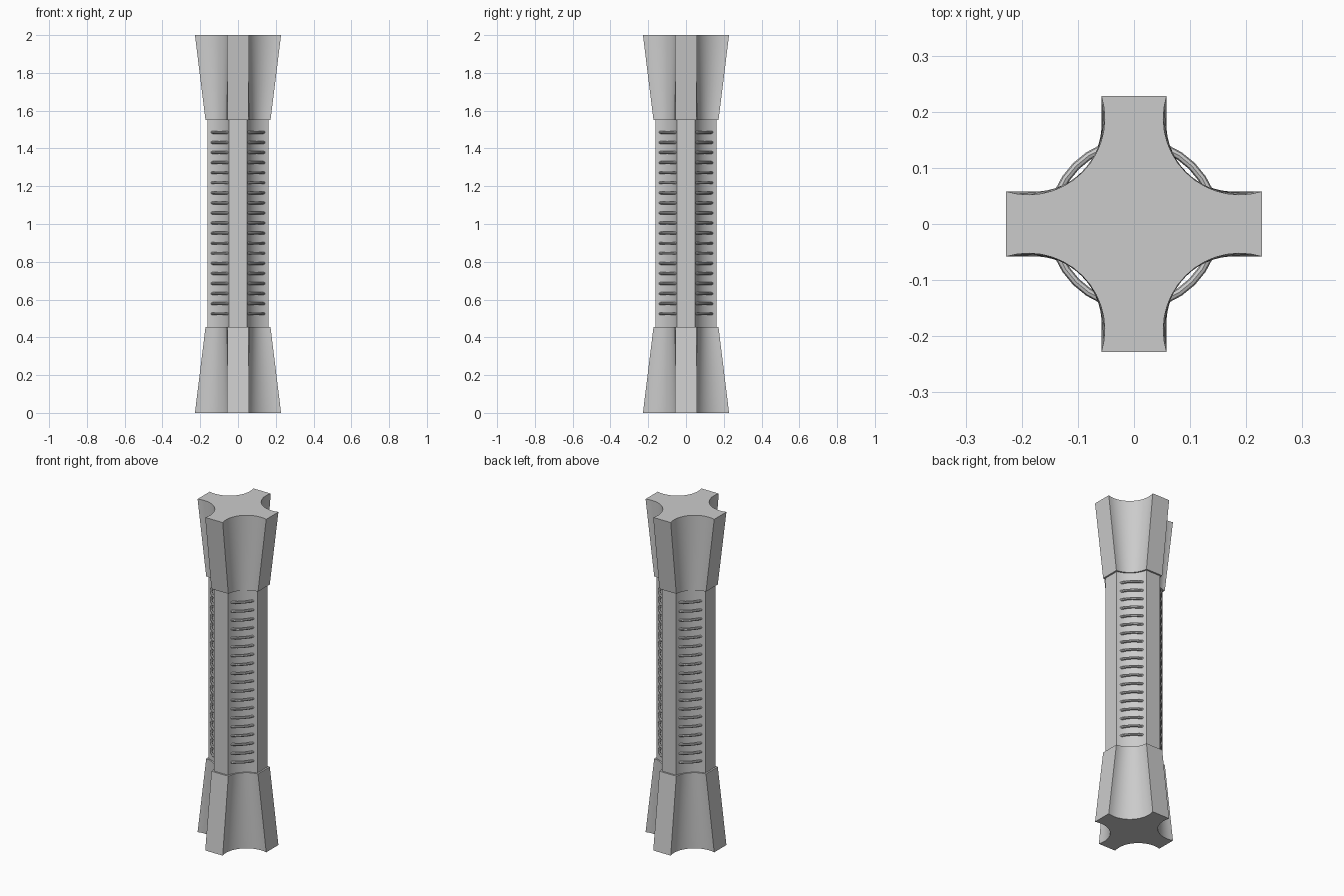
import bpy, bmesh, math

cube = bpy.data.objects.get("Cube")
if cube:
    bpy.data.objects.remove(cube, do_unlink=True)

grey = bpy.data.materials.new("plain_grey")
grey.use_nodes = True
colour = (0.6, 0.6, 0.6, 1)
grey.diffuse_color = colour
grey.node_tree.nodes["Principled BSDF"].inputs["Base Color"].default_value = colour

BAY_STEPS = 14


def cross_profile(tip, half, inner):
    """Four-armed outline; each bay is an arc whose middle lies at (inner, inner)."""
    c = (tip**2 + half**2 - 2 * inner**2) / (2 * (tip + half) - 4 * inner)
    radius = math.sqrt(2) * (c - inner)
    start = math.atan2(half - c, tip - c) % math.tau
    end = math.atan2(tip - c, half - c) % math.tau
    bay = []
    for i in range(BAY_STEPS + 1):
        a = start + (end - start) * i / BAY_STEPS
        bay.append((c + radius * math.cos(a), c + radius * math.sin(a)))
    points = []
    for _ in range(4):
        points += bay
        bay = [(-y, x) for x, y in bay]
    return points


def finish(obj):
    obj.data.materials.append(grey)
    bpy.ops.object.select_all(action='DESELECT')
    obj.select_set(True)
    bpy.context.view_layer.objects.active = obj
    bpy.ops.object.shade_smooth_by_angle(angle=math.radians(35))


def loft(name, low, z_low, high, z_high):
    bm = bmesh.new()
    a = [bm.verts.new((x, y, z_low)) for x, y in low]
    b = [bm.verts.new((x, y, z_high)) for x, y in high]
    bm.faces.new(a)
    bm.faces.new(b)
    for i in range(len(a)):
        j = (i + 1) % len(a)
        bm.faces.new((a[i], a[j], b[j], b[i]))
    bmesh.ops.recalc_face_normals(bm, faces=bm.faces)
    mesh = bpy.data.meshes.new(name)
    bm.to_mesh(mesh)
    bm.free()
    obj = bpy.data.objects.new(name, mesh)
    bpy.context.collection.objects.link(obj)
    finish(obj)


# Straight shaft and the two flared ends
shaft = cross_profile(0.162, 0.047, 0.088)
neck = cross_profile(0.172, 0.056, 0.093)
flare = cross_profile(0.228, 0.058, 0.092)
loft("shaft", shaft, 0.45, shaft, 1.55)
loft("lower_flare", flare, 0, neck, 0.455)
loft("upper_flare", neck, 1.55, flare, 2)

# Stack of rings bridging the bays
RINGS = 19
for i in range(RINGS):
    z = 0.525 + i * 0.96 / (RINGS - 1)
    bpy.ops.mesh.primitive_torus_add(major_radius=0.146, minor_radius=0.0075,
                                     major_segments=32, minor_segments=8,
                                     location=(0, 0, z))
    ring = bpy.context.object
    ring.name = f"ring_{i + 1}"
    finish(ring)
